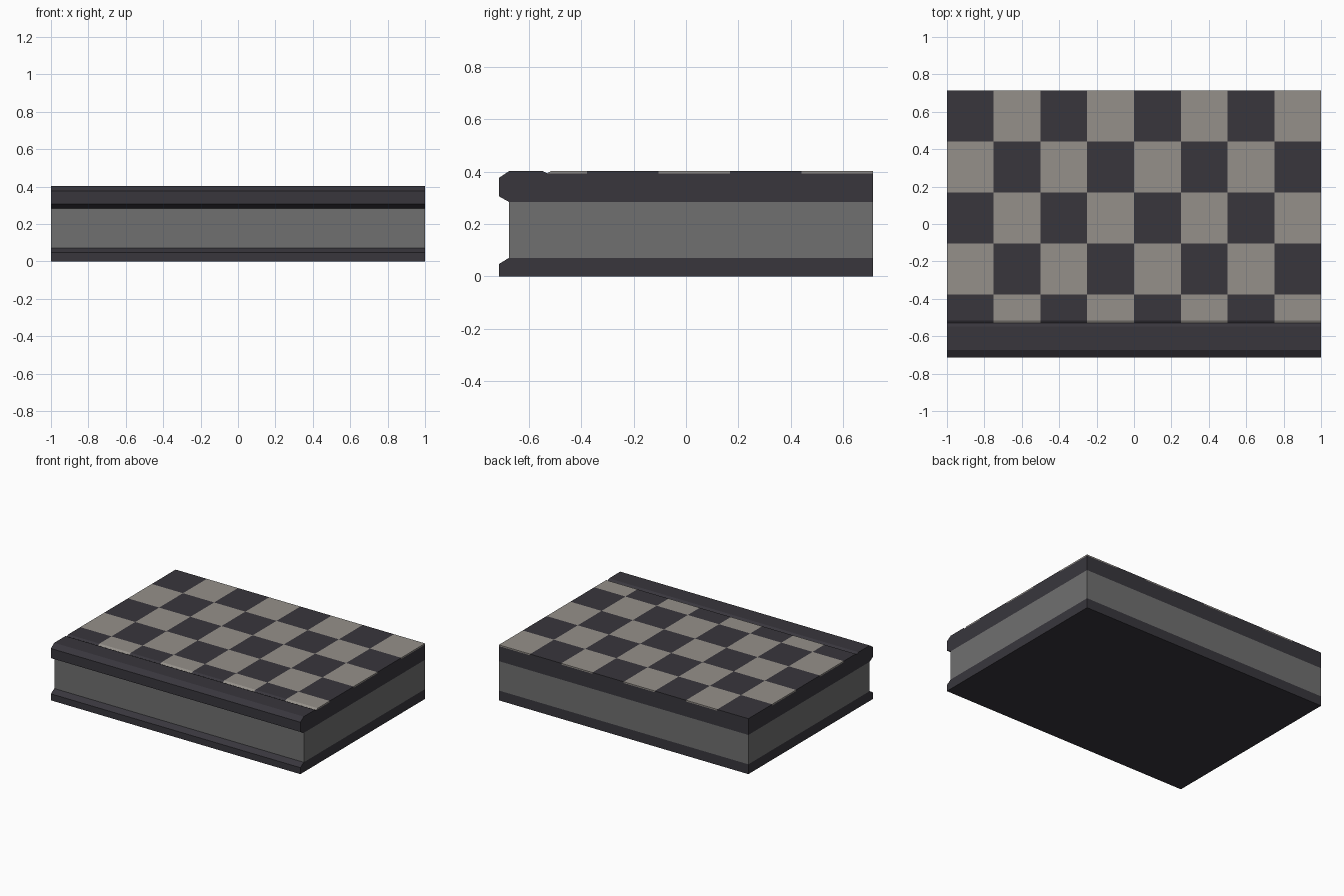
import bpy, bmesh

if "Cube" in bpy.data.objects:
    bpy.data.objects.remove(bpy.data.objects["Cube"])


def material(name, rgb):
    m = bpy.data.materials.new(name)
    m.diffuse_color = (*rgb, 1)
    m.use_nodes = True
    m.node_tree.nodes["Principled BSDF"].inputs["Base Color"].default_value = m.diffuse_color
    return m


DARK = material("dark_slate", (0.040, 0.037, 0.046))
GREY = material("wall_grey", (0.16, 0.16, 0.16))
LIGHT = material("light_stone", (0.30, 0.28, 0.255))


def add_prism(bm, profile, x0, x1):
    """Extrude a (y, z) profile along x."""
    a = [bm.verts.new((x0, y, z)) for y, z in profile]
    b = [bm.verts.new((x1, y, z)) for y, z in profile]
    bm.faces.new(a)
    bm.faces.new(b[::-1])
    n = len(profile)
    for i in range(n):
        j = (i + 1) % n
        bm.faces.new((a[i], b[i], b[j], a[j]))


def finish(bm, name, mat):
    bmesh.ops.recalc_face_normals(bm, faces=bm.faces[:])
    me = bpy.data.meshes.new(name)
    bm.to_mesh(me)
    bm.free()
    me.materials.append(mat)
    bpy.context.collection.objects.link(bpy.data.objects.new(name, me))


def prism(name, profile, mat):
    bm = bmesh.new()
    add_prism(bm, profile, -1, 1)
    finish(bm, name, mat)


BACK, FRONT, WALL = 0.714, -0.714, -0.675
BED, TOP = 0.393, 0.402

# Base plinth with a sloped front ledge
prism("base_plinth", [(FRONT, 0), (FRONT, 0.047), (WALL, 0.071),
                      (BACK, 0.071), (BACK, 0)], DARK)

# Plain riser wall
prism("riser_wall", [(WALL, 0.071), (WALL, 0.284),
                     (BACK, 0.284), (BACK, 0.071)], GREY)

# Top slab with chamfered nosing and a bed for the tiles
prism("top_slab", [(WALL, 0.284), (FRONT, 0.306), (FRONT, 0.376), (WALL, TOP),
                   (-0.547, TOP), (-0.53, BED), (BACK, BED), (BACK, 0.284)], DARK)

# Checkered floor tiles; the front row is cut short and bevelled
tiles = [bmesh.new(), bmesh.new()]
SIZE = 0.273
for row in range(5):
    y1 = BACK - row * SIZE
    y0 = y1 - SIZE if row < 4 else -0.53
    bevel = 0.015 if row == 4 else 0
    profile = [(y0, BED), (y0 + bevel, TOP), (y1, TOP), (y1, BED)]
    for col in range(8):
        x = -1 + col * 0.25
        add_prism(tiles[(row + col) % 2], profile, x, x + 0.25)
finish(tiles[0], "dark_tiles", DARK)
finish(tiles[1], "light_tiles", LIGHT)
